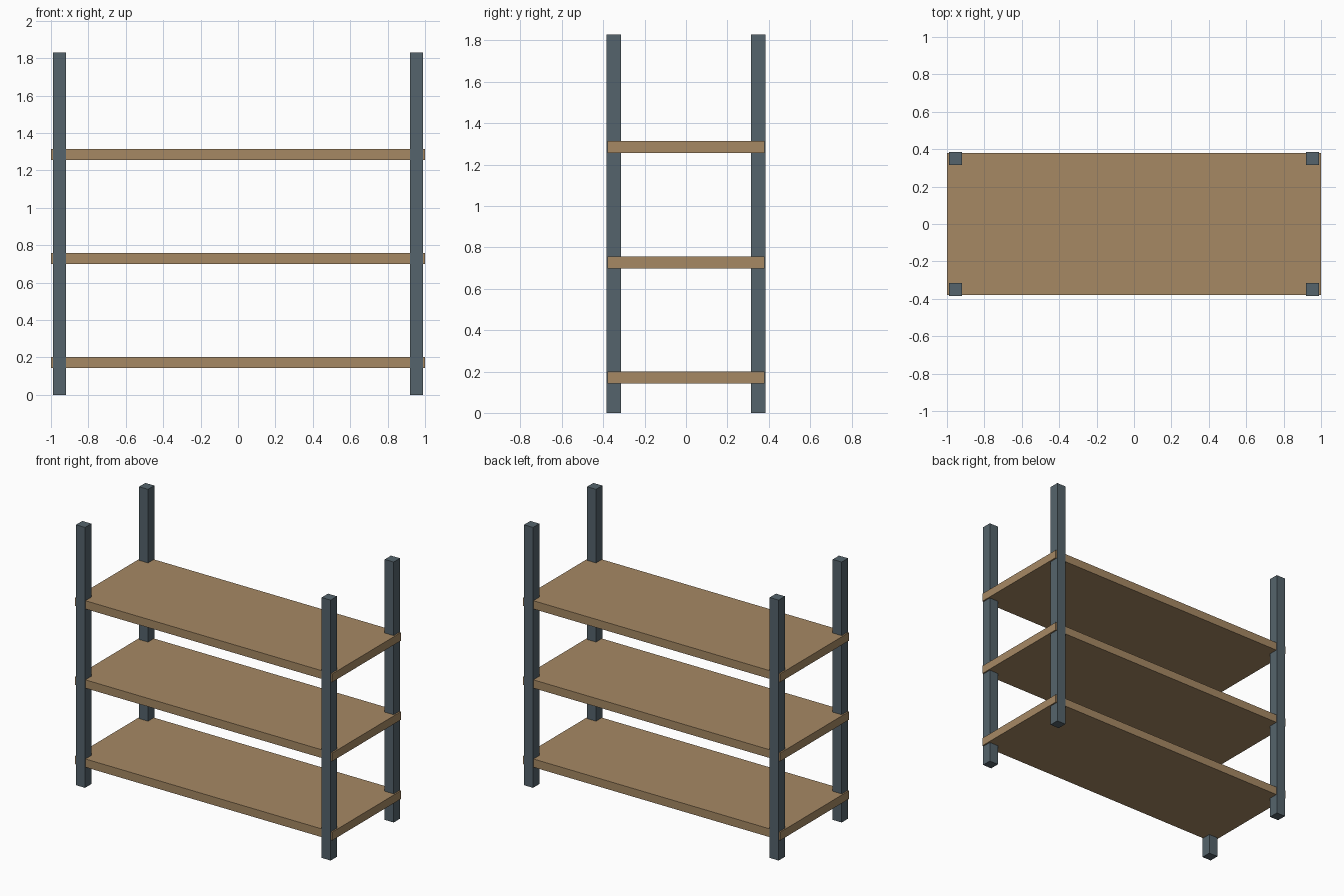
import bpy

if "Cube" in bpy.data.objects:
    bpy.data.objects.remove(bpy.data.objects["Cube"], do_unlink=True)


def make_material(name, rgb):
    mat = bpy.data.materials.new(name)
    mat.use_nodes = True
    color = (*rgb, 1)
    mat.diffuse_color = color
    mat.node_tree.nodes["Principled BSDF"].inputs["Base Color"].default_value = color
    return mat


def make_box(name, center, size, mat):
    bpy.ops.mesh.primitive_cube_add(size=1, location=center)
    box = bpy.context.object
    box.name = name
    box.scale = size
    bpy.ops.object.transform_apply(location=False, rotation=False, scale=True)
    box.data.materials.append(mat)
    return box


wood = make_material("tan wood", (0.381, 0.249, 0.127))
steel = make_material("slate steel", (0.091, 0.127, 0.150))

# Corner posts
HEIGHT, POST = 1.83, 0.07
for side, sx in (("left", 1), ("right", -1)):
    for end, sy in (("front", -1), ("back", 1)):
        make_box(f"{end}_{side}_post", (sx * 0.955, sy * 0.35, HEIGHT / 2),
                 (POST, POST, HEIGHT), steel)

# Shelf boards, passing slightly beyond the posts at each end
for level, z in (("bottom", 0.172), ("middle", 0.728), ("top", 1.284)):
    make_box(f"{level}_shelf", (0, 0, z), (2, 0.76, 0.058), wood)
